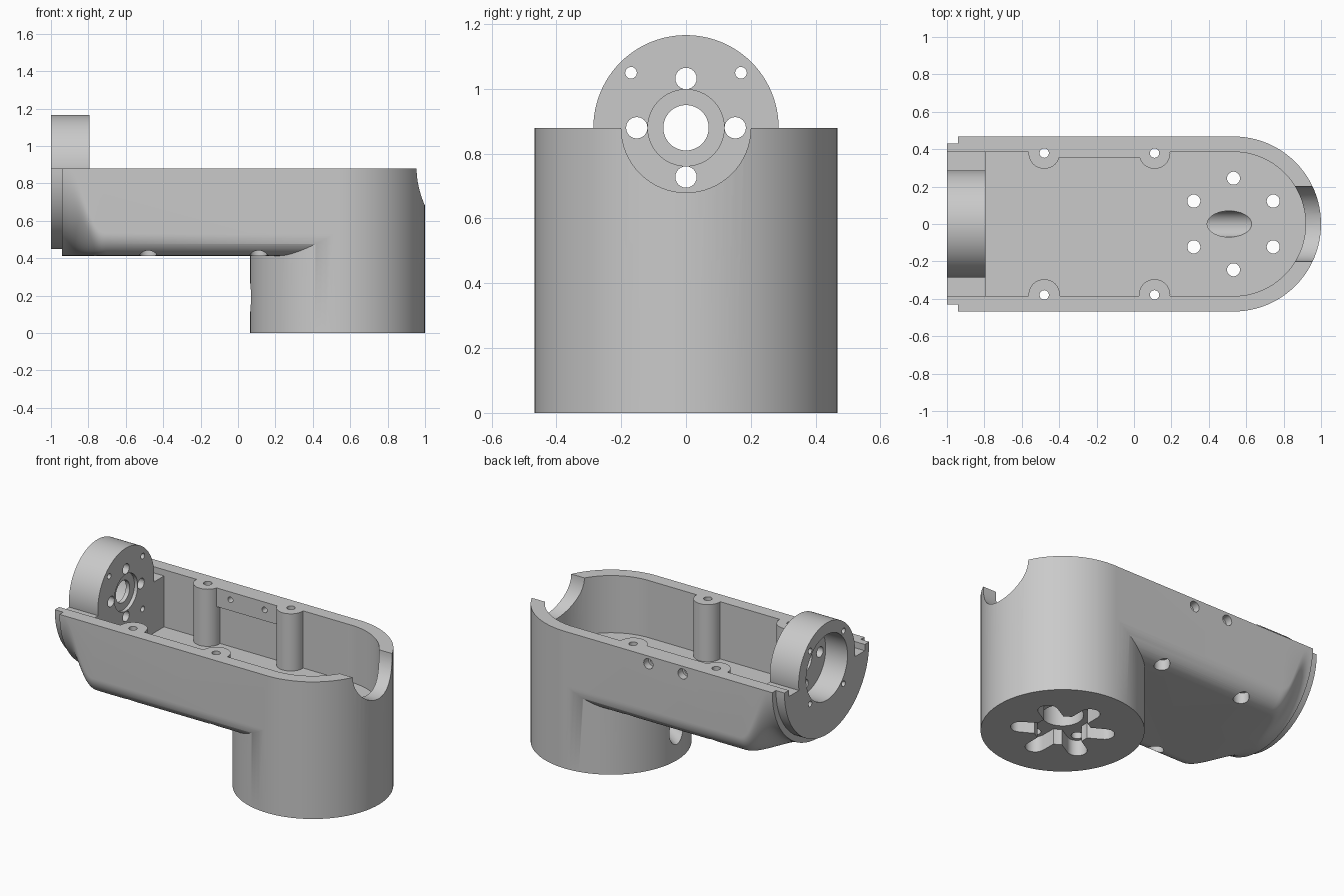
import bpy, bmesh, math
from mathutils import Vector

if "Cube" in bpy.data.objects:
    bpy.data.objects.remove(bpy.data.objects["Cube"], do_unlink=True)

grey = bpy.data.materials.new("plain_grey")
grey.use_nodes = True
grey.diffuse_color = (0.59, 0.59, 0.59, 1)
grey.node_tree.nodes["Principled BSDF"].inputs["Base Color"].default_value = (0.59, 0.59, 0.59, 1)

HUB = 0.532     # x of the column axis
RIM = 0.88      # height of the open rim and of the flange axis
R = 0.468       # outer half width
INNER = 0.385   # cavity half width
FLOOR = 0.513   # cavity floor
EDGE = 0.12     # rounding of the arm's lower edges


def from_bmesh(name, bm):
    bmesh.ops.recalc_face_normals(bm, faces=bm.faces)
    mesh = bpy.data.meshes.new(name)
    bm.to_mesh(mesh)
    bm.free()
    mesh.materials.append(grey)
    obj = bpy.data.objects.new(name, mesh)
    bpy.context.collection.objects.link(obj)
    return obj


def rod(a, b, r, sides=32):
    """Cylinder from point a to point b."""
    a, b = Vector(a), Vector(b)
    bm = bmesh.new()
    bmesh.ops.create_cone(bm, cap_ends=True, segments=sides, radius1=r, radius2=r, depth=(b - a).length)
    bm.transform((b - a).to_track_quat('Z', 'Y').to_matrix().to_4x4())
    bmesh.ops.translate(bm, vec=(a + b) / 2, verts=bm.verts)
    return from_bmesh("rod", bm)


def box(lo, hi):
    """Box between two corners."""
    bm = bmesh.new()
    bmesh.ops.create_cube(bm, size=1)
    for v in bm.verts:
        v.co = Vector([l + (c + 0.5) * (h - l) for l, h, c in zip(lo, hi, v.co)])
    return from_bmesh("box", bm)


def star(arms, reach, tip, valley, z0, z1):
    """Prism around the column axis with round-tipped arms."""
    bm = bmesh.new()
    verts = []
    for k in range(arms):
        a = math.radians(30) + k * math.tau / arms
        out = Vector((math.cos(a), math.sin(a), 0))
        for i in range(13):
            t = a - math.pi / 2 + math.pi * i / 12
            verts.append(out * reach + Vector((math.cos(t), math.sin(t), 0)) * tip)
        # rounded valley between this arm and the next
        for i in range(-3, 4):
            t = a + math.pi / arms + i * 0.05
            verts.append(Vector((math.cos(t), math.sin(t), 0)) * valley)
    face = bm.faces.new([bm.verts.new(v + Vector((HUB, 0, z0))) for v in verts])
    new = bmesh.ops.extrude_face_region(bm, geom=[face])["geom"]
    bmesh.ops.translate(bm, vec=(0, 0, z1 - z0), verts=[v for v in new if isinstance(v, bmesh.types.BMVert)])
    return from_bmesh("star", bm)


def combine(target, tool, op):
    mod = target.modifiers.new("bool", 'BOOLEAN')
    mod.operation = op
    mod.solver = 'EXACT'
    mod.object = tool
    bpy.context.view_layer.objects.active = target
    bpy.ops.object.modifier_apply(modifier=mod.name)
    bpy.data.objects.remove(tool, do_unlink=True)


def add(tool):
    combine(housing, tool, 'UNION')


def cut(tool):
    combine(housing, tool, 'DIFFERENCE')


# Arm shell: a half-round end lofted into a box with rounded lower edges
def section(x, r):
    w, bottom, pts = R - 0.0005, 0.413, []
    for side in (-1, 1):
        arc = [(side * (w - r + r * math.cos(t)), bottom + r - r * math.sin(t))
               for t in [math.pi / 2 * i / 16 for i in range(17)]]
        arc = [(side * w, 0.95)] + arc
        pts += arc if side < 0 else arc[::-1]
    return [Vector((x, y, z)) for y, z in pts]


bm = bmesh.new()
rings = []
for i in range(17):
    t = i / 16
    ease = t ** 3 * (6 * t * t - 15 * t + 10)
    rings.append(section(-0.94 + 0.24 * t, 0.466 + (EDGE - 0.466) * ease))
rings.append(section(HUB, EDGE))
rings = [[bm.verts.new(p) for p in ring] for ring in rings]
for a, b in zip(rings, rings[1:]):
    for i in range(len(a)):
        j = (i + 1) % len(a)
        bm.faces.new((a[i], a[j], b[j], b[i]))
bm.faces.new(rings[0])
bm.faces.new(rings[-1])
bmesh.ops.remove_doubles(bm, verts=bm.verts, dist=0.0001)
housing = from_bmesh("arm_housing", bm)

# Column and the stepped half-round lip
add(rod((HUB, 0, 0), (HUB, 0, 0.97), R, 96))
add(rod((-1, 0, RIM), (-0.9, 0, RIM), 0.43, 96))
cut(box((-2, -1, RIM), (2, 1, 2)))

# Cavity, end-wall recess and cable notch
cavity = rod((HUB, 0, FLOOR), (HUB, 0, 1.2), INNER + 0.0005, 96)
combine(cavity, box((-0.795, -INNER, FLOOR), (HUB, INNER, 1.2)), 'UNION')
cut(cavity)
cut(box((-1.1, -INNER, 0.84), (-0.78, INNER, 1.2)))
cut(rod((0.7, 0, RIM), (1.1, 0, RIM), 0.2, 64))

# Screw posts, standing half in the walls
for x in (-0.48, 0.11):
    for side in (-1, 1):
        y = side * 0.379
        post = rod((x, y, FLOOR - 0.01), (x, y, RIM), 0.084)
        combine(post, box((x - 0.1, -0.43, 0.4), (x + 0.1, 0.43, 0.95)), 'INTERSECT')
        add(post)
        cut(rod((x, y, 0.3), (x, y, 1), 0.025))
        cut(rod((x, y, 0.3), (x, y, 0.48), 0.046))

# Thickened strip between the posts on one wall, with two side holes
add(box((-0.45, 0.355, 0.76), (0.08, 0.42, RIM)))
for x in (-0.303, -0.06):
    cut(rod((x, 0.3, 0.83), (x, 0.6, 0.83), 0.018, 24))
    cut(rod((x, 0.42, 0.83), (x, 0.6, 0.83), 0.033, 24))

# Bearing flange: disc, rear bore, front counterbore and bolt holes
add(rod((-1, 0, RIM), (-0.795, 0, RIM), 0.286, 96))
cut(rod((-1.1, 0, RIM), (-0.845, 0, RIM), 0.21, 64))
cut(rod((-0.818, 0, RIM), (-0.7, 0, RIM), 0.118, 48))
cut(rod((-1.1, 0, RIM), (-0.7, 0, RIM), 0.07, 48))
for k in range(8):
    a = k * math.pi / 4
    dist, r = (0.24, 0.018) if k % 2 else (0.152, 0.033)
    y, z = dist * math.cos(a), RIM + dist * math.sin(a)
    cut(rod((-1.1, y, z), (-0.7, y, z), r, 24))

# Six-armed horn pocket under the column, with screw holes to the cavity
cut(star(6, 0.243, 0.058, 0.162, -0.1, 0.1))
for k in range(6):
    a = math.radians(30 + 60 * k)
    x, y = HUB + 0.245 * math.cos(a), 0.245 * math.sin(a)
    cut(rod((x, y, 0.05), (x, y, 0.6), 0.035, 24))
cut(rod((HUB, 0, 0.05), (HUB, 0, 0.34), 0.12, 48))

# Slanted cable duct from the cavity floor to the column side
slope = Vector((math.cos(math.radians(36)), 0, math.sin(math.radians(36))))
mouth = Vector((0.51, 0, FLOOR))
cut(rod(mouth - slope * 0.8, mouth + slope * 0.25, 0.07, 48))

bpy.ops.object.select_all(action='DESELECT')
housing.select_set(True)
bpy.context.view_layer.objects.active = housing
bpy.ops.object.shade_smooth_by_angle(angle=math.radians(30))
